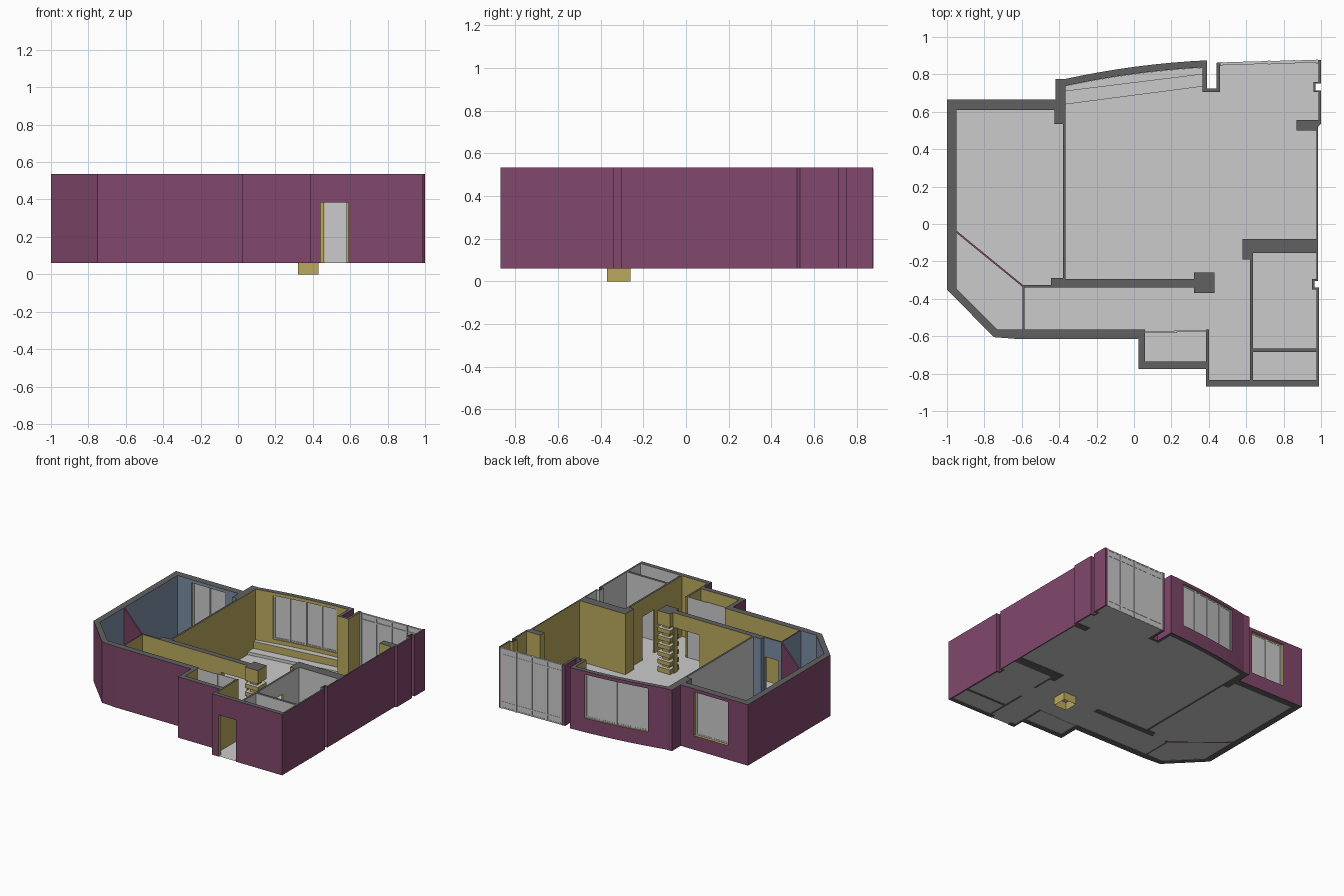
import bpy, bmesh

if "Cube" in bpy.data.objects:
    bpy.data.objects.remove(bpy.data.objects["Cube"])

GREY, PURPLE, YELLOW, BLUE, DARK = range(5)
COLOURS = [("grey", (.6, .6, .6)), ("purple", (.22, .065, .15)), ("yellow", (.5, .4, .11)),
           ("blue", (.2, .27, .38)), ("dark", (.12, .12, .12))]
MATS = []
for n, c in COLOURS:
    m = bpy.data.materials.new(n)
    m.diffuse_color = (*c, 1)
    m.use_nodes = True
    m.node_tree.nodes["Principled BSDF"].inputs["Base Color"].default_value = m.diffuse_color
    MATS.append(m)
Z0, Z1 = .06, .535


def add(bm, pts, z0, z1, side, top=None, special=None, bottom=True):
    """Vertical prism over a plan outline; special = {edge index: material}."""
    lo = [bm.verts.new((x, y, z0)) for x, y in pts]
    hi = [bm.verts.new((x, y, z1)) for x, y in pts]
    n = len(pts)
    faces = [bm.faces.new(hi)]
    faces[0].material_index = side if top is None else top
    if bottom:
        f = bm.faces.new(lo[::-1])
        f.material_index = side if top is None else top
        faces.append(f)
    for i in range(n):
        j = (i + 1) % n
        f = bm.faces.new((lo[i], lo[j], hi[j], hi[i]))
        f.material_index = (special or {}).get(i, side)
        faces.append(f)


def rect(x0, y0, x1, y1):
    return [(x0, y0), (x1, y0), (x1, y1), (x0, y1)]


def finish(name, bm):
    bmesh.ops.recalc_face_normals(bm, faces=bm.faces)
    me = bpy.data.meshes.new(name)
    bm.to_mesh(me)
    bm.free()
    for m in MATS:
        me.materials.append(m)
    ob = bpy.data.objects.new(name, me)
    bpy.context.collection.objects.link(ob)
    return ob


def prism(name, *args, **kw):
    bm = bmesh.new()
    add(bm, *args, **kw)
    return finish(name, bm)


def cut(target, pts, z0, z1, mat, special=None):
    c = prism("cutter", pts, z0, z1, mat, special=special)
    c.hide_render = True
    mod = target.modifiers.new("cut", 'BOOLEAN')
    mod.operation, mod.solver, mod.object = 'DIFFERENCE', 'EXACT', c
    bpy.context.view_layer.objects.active = target
    bpy.ops.object.modifier_apply(modifier=mod.name)
    bpy.data.objects.remove(c)


def curve(x):
    """Outer face of the bowed back wall."""
    return .84 + .134 * x - .1124 * x * x


def xs(a, b, n):
    return [a + (b - a) * i / n for i in range(n + 1)]


# Outer shell, solid first
outer = [(-1, -.35), (-.75, -.605), (-.62, -.615), (.025, -.615), (.025, -.775), (.385, -.775),
         (.385, -.87), (.99, -.87), (.99, -.34), (.965, -.34), (.965, -.305), (.985, -.305),
         (.985, .52), (1, .535), (1, .715), (.97, .715), (.97, .75), (1, .75), (1, .876),
         (.72, .872), (.44, .862), (.44, .725), (.39, .725)]
outer += [(x, curve(x)) for x in xs(.39, -.37, 8)]
outer += [(-.42, .775), (-.42, .665), (-1, .665)]
walls = prism("walls", outer, Z0, Z1, PURPLE, top=DARK)

# Rooms hollowed out of the shell
living = [(-.585, -.565), (.06, -.565), (.06, -.735), (.385, -.735), (.385, -.565), (.4, -.565),
          (.4, -.835), (.62, -.835), (.62, -.19), (.58, -.19), (.58, -.08), (.975, -.08),
          (.975, .5), (.87, .5), (.87, .555), (.987, .555), (.987, .705), (.96, .705),
          (.96, .76), (.987, .76), (.987, .865), (.72, .862), (.46, .852), (.46, .705), (.365, .705)]
living += [(x, curve(x) - .037) for x in xs(.365, -.365, 8)]
living += [(-.365, -.295), (.32, -.295), (.32, -.34), (-.585, -.34)]
cut(walls, living, -.2, .8, YELLOW)
bedroom = [(-.95, .61), (-.95, -.345), (-.73, -.565), (-.595, -.565), (-.595, -.325),
           (-.445, -.325), (-.445, -.29), (-.38, -.29), (-.38, .535), (-.425, .535), (-.425, .61)]
cut(walls, bedroom, -.2, .8, BLUE, special={7: GREY})
bath = [(.635, -.665), (.977, -.665), (.977, -.35), (.953, -.35), (.953, -.295), (.977, -.295),
        (.977, -.155), (.635, -.155)]
cut(walls, bath, -.2, .8, GREY)
cut(walls, rect(.635, -.835, .977, -.685), -.2, .8, GREY)

# Door and window openings: x0, y0, x1, y1, z0, z1
for x0, y0, x1, y1, z0, z1 in [
        (.44, -.9, .59, -.8, -.1, .385),        # entrance
        (-.57, -.36, -.455, -.3, -.1, .385),    # bedroom door
        (.6, -.5, .65, -.35, -.1, .4),          # bathroom door
        (.09, -.36, .31, -.27, -.1, .42),       # passage beside pillar
        (-.83, .59, -.535, .7, .17, .51),       # bedroom window
        (-.235, .7, .27, .9, .17, .51),         # living window
        (.462, .83, .985, .9, -.1, .8)]:        # glass front
    cut(walls, rect(x0, y0, x1, y1), z0, z1, YELLOW)

# Floor sheet just above the wall undersides
bm = bmesh.new()
inside = [(-.98, -.345), (-.745, -.59), (.04, -.59), (.04, -.76), (.395, -.76), (.395, -.868),
          (.98, -.868), (.98, -.345), (.96, -.345), (.96, -.3), (.98, -.3), (.98, .53),
          (.99, .54), (.99, .71), (.965, .71), (.965, .755), (.99, .755), (.99, .868),
          (.72, .866), (.45, .855), (.45, .715), (.38, .715)]
inside += [(x, curve(x) - .02) for x in xs(.38, -.37, 6)] + [(-.41, .76), (-.41, .64), (-.98, .64)]
bm.faces.new([bm.verts.new((x, y, Z0 + .002)) for x, y in inside])
finish("floor", bm)


# Glazing following y = f(x): panes, mullions and rails
def glazing(name, f, x0, x1, z0, z1, panes, rails):
    bm = bmesh.new()
    cuts = xs(x0, x1, panes)

    def strip(a, b, d0, d1, za, zb):
        add(bm, [(a, f(a) + d0), (b, f(b) + d0), (b, f(b) + d1), (a, f(a) + d1)], za, zb, GREY)
    for a, b in zip(cuts, cuts[1:]):
        strip(a, b, -.004, .004, z0, z1)
        for z in rails:
            strip(a, b, -.009, .006, z - .005, z + .005)
    for i, x in enumerate(cuts):
        a = min(max(x - .006, x0), x1 - .012)
        strip(a, a + .012, -.012, .008, z0, z1)
    return finish(name, bm)


glazing("living_window", lambda x: curve(x) - .018, -.235, .27, .17, .51, 4, (.176, .504))
glazing("bedroom_window", lambda x: .638, -.83, -.535, .17, .51, 2, (.176, .504))
glazing("glass_front", lambda x: .853 + .033 * (x - .44) - .012 * (x - .44) ** 2 + .004,
        .462, .985, Z0, .53, 4, (.066, .11, .48, .524))

# Bench and low step under the living window
for name, r, l, z in (("window_bench", .80, .71, .14), ("window_step", .735, .64, .085)):
    pts = [(-.365, l), (.365, r)] + [(x, curve(x) - .038) for x in xs(.365, -.365, 8)]
    prism(name, pts, Z0 + .002, z, YELLOW if z > .1 else GREY, top=GREY, bottom=False)

# Thin diagonal bedroom screen
prism("diagonal_screen", [(-.955, -.043), (-.6, -.333), (-.594, -.326), (-.95, -.035)],
      Z0, Z1, PURPLE)

# Closet sliding doors
bm = bmesh.new()
add(bm, rect(.058, -.582, .23, -.576), Z0, Z1, GREY)
add(bm, rect(.215, -.575, .387, -.569), Z0, Z1, GREY)
finish("closet_doors", bm)

# Pillar: slim core with stacked wider blocks, hollow foot below the floor
bm = bmesh.new()
add(bm, rect(.345, -.345, .405, -.285), .1, .45, YELLOW)
add(bm, rect(.32, -.37, .43, -.26), .43, Z1, YELLOW, top=DARK)
for i in range(5):
    z = .125 + .062 * i
    add(bm, rect(.32, -.37, .43, -.26), z, z + .032, YELLOW, top=GREY)
add(bm, rect(.32, -.37, .43, -.26), 0, .1, YELLOW, top=GREY, bottom=False)
finish("pillar", bm)
